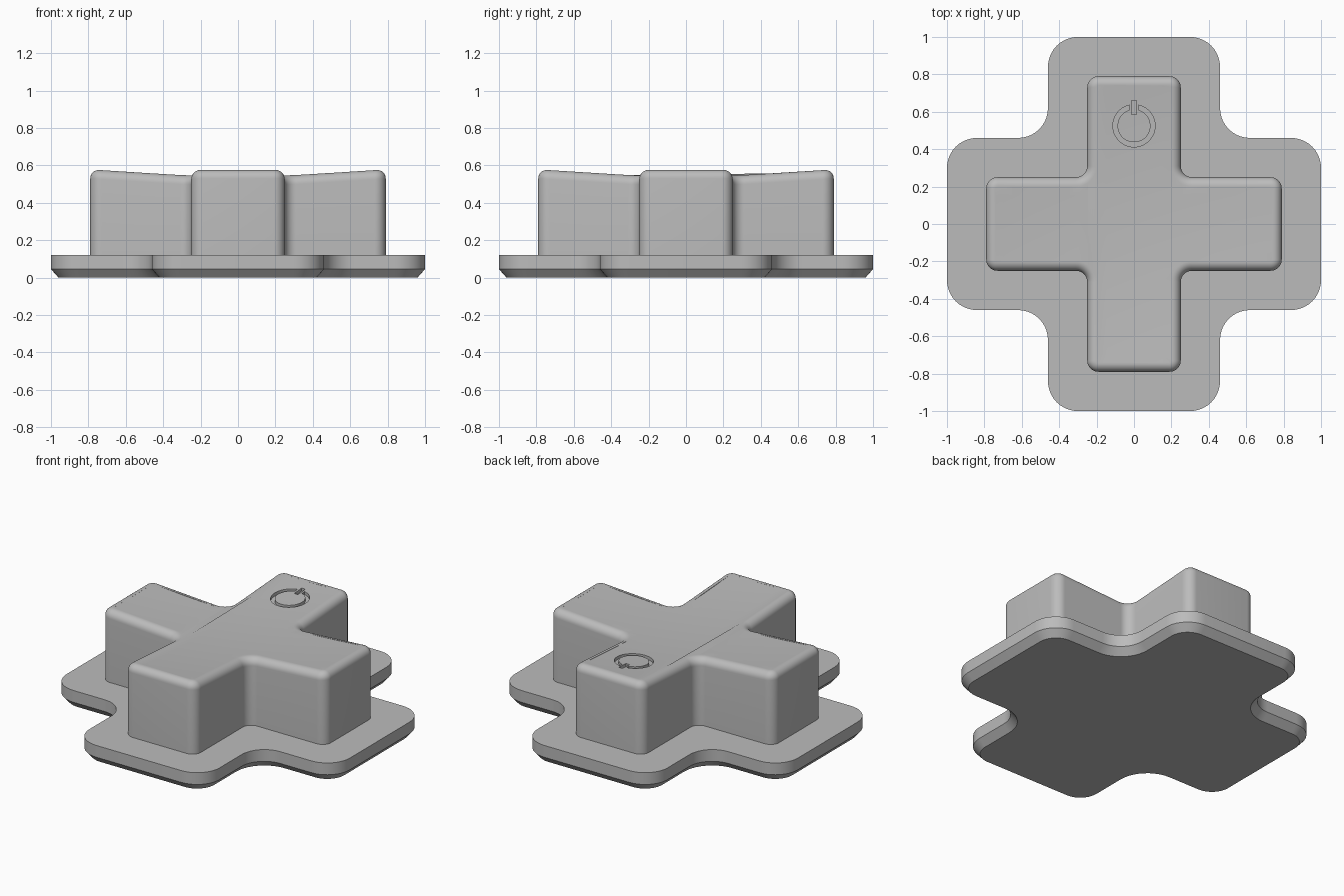
import bpy
import bmesh
from math import sin, cos, pi, radians, asin

if "Cube" in bpy.data.objects:
    bpy.data.objects.remove(bpy.data.objects["Cube"])

grey = bpy.data.materials.new("plain grey")
grey.use_nodes = True
grey.diffuse_color = (0.5, 0.5, 0.5, 1)
grey.node_tree.nodes["Principled BSDF"].inputs["Base Color"].default_value = (0.5, 0.5, 0.5, 1)


def arc(cx, cy, r, start, end, steps=10):
    return [(cx + r * cos(radians(start + (end - start) * i / steps)),
             cy + r * sin(radians(start + (end - start) * i / steps))) for i in range(steps + 1)]


def cross(length, width, outer, inner, inset=0.0):
    """Rounded plus outline, moved inwards by inset."""
    l, w, r, ri = length - inset, width - inset, outer - inset, inner + inset
    quarter = arc(l - r, w - r, r, 0, 90) + arc(w + ri, w + ri, ri, 270, 180) + arc(w - r, l - r, r, 0, 90)
    points = []
    for _ in range(4):
        points += quarter
        quarter = [(-y, x) for x, y in quarter]
    return points


def dish(x, y):
    """Height of the hollowed button top."""
    return 0.54 + 0.06 * (x * x + y * y)


def loft(bm, rings):
    """Skin closed rings of points and cap both ends; returns the top cap."""
    loops = [[bm.verts.new(p) for p in ring] for ring in rings]
    n = len(loops[0])
    for low, high in zip(loops, loops[1:]):
        for i in range(n):
            j = (i + 1) % n
            bm.faces.new((low[i], low[j], high[j], high[i]))
    bm.faces.new(loops[0][::-1])
    return bm.faces.new(loops[-1])


def make_object(name, bm):
    bmesh.ops.recalc_face_normals(bm, faces=bm.faces)
    mesh = bpy.data.meshes.new(name)
    bm.to_mesh(mesh)
    bm.free()
    mesh.materials.append(grey)
    obj = bpy.data.objects.new(name, mesh)
    bpy.context.collection.objects.link(obj)
    return obj


def smooth(obj):
    bpy.ops.object.select_all(action='DESELECT')
    obj.select_set(True)
    bpy.context.view_layer.objects.active = obj
    bpy.ops.object.shade_smooth_by_angle(angle=radians(32))


# Base flange with a chamfered underside
bm = bmesh.new()
loft(bm, [[(x, y, z) for x, y in cross(1, 0.46, 0.16, 0.16, inset)]
          for z, inset in ((0, 0.04), (0.045, 0), (0.12, 0))])
smooth(make_object("base_flange", bm))

# Plus-shaped button with a rounded rim
bm = bmesh.new()
shape = (0.79, 0.25, 0.06, 0.06)
fillet = 0.05
rings = [[(x, y, 0.1) for x, y in cross(*shape)]]
for i in range(9):
    a = i / 8 * pi / 2
    rings.append([(x, y, dish(x, y) - fillet * (1 - sin(a)))
                  for x, y in cross(*shape, inset=fillet * (1 - cos(a)))])
cap = loft(bm, rings)

# Slice the top into a grid and press it into the dish
top = [cap]
for axis in ((1, 0, 0), (0, 1, 0)):
    for i in range(-14, 15):
        at = i * 0.05 + 0.003
        geom = top + list({e for f in top for e in f.edges} | {v for f in top for v in f.verts})
        cut = bmesh.ops.bisect_plane(bm, geom=geom, plane_co=[c * at for c in axis], plane_no=axis)
        top = [g for g in cut["geom"] if isinstance(g, bmesh.types.BMFace) and g in set(top) | set(cut["geom"])
               and all(v.co.z > 0.53 for v in g.verts) and abs(g.normal.z) > 0.9]
for v in {v for f in top for v in f.verts}:
    v.co.z = dish(v.co.x, v.co.y)
button = make_object("plus_button", bm)


# Engraved power mark: open ring and short bar
def engraving(name, outline):
    bm = bmesh.new()
    loft(bm, [[(x, y, dish(x, y) - 0.02) for x, y in outline], [(x, y, 0.7) for x, y in outline]])
    cutter = make_object(name, bm)
    cutter.hide_render = True
    mod = button.modifiers.new(name, 'BOOLEAN')
    mod.operation = 'DIFFERENCE'
    mod.solver = 'EXACT'
    mod.object = cutter
    return cutter


def ring_end(r):
    return 90 + asin(0.025 / r) * 180 / pi


big, small = ring_end(0.113), ring_end(0.088)
ring = arc(0, 0.525, 0.113, big, 540 - big, 48) + arc(0, 0.525, 0.088, 540 - small, small, 48)
bar = [(-0.013, 0.585), (0.013, 0.585), (0.013, 0.66), (-0.013, 0.66)]
cutters = [engraving("ring_cutter", ring), engraving("bar_cutter", bar)]

# Bake the cuts and drop the cutters
bpy.context.view_layer.update()
cut_mesh = bpy.data.meshes.new_from_object(button.evaluated_get(bpy.context.evaluated_depsgraph_get()))
button.modifiers.clear()
button.data = cut_mesh
for cutter in cutters:
    bpy.data.objects.remove(cutter)
smooth(button)
